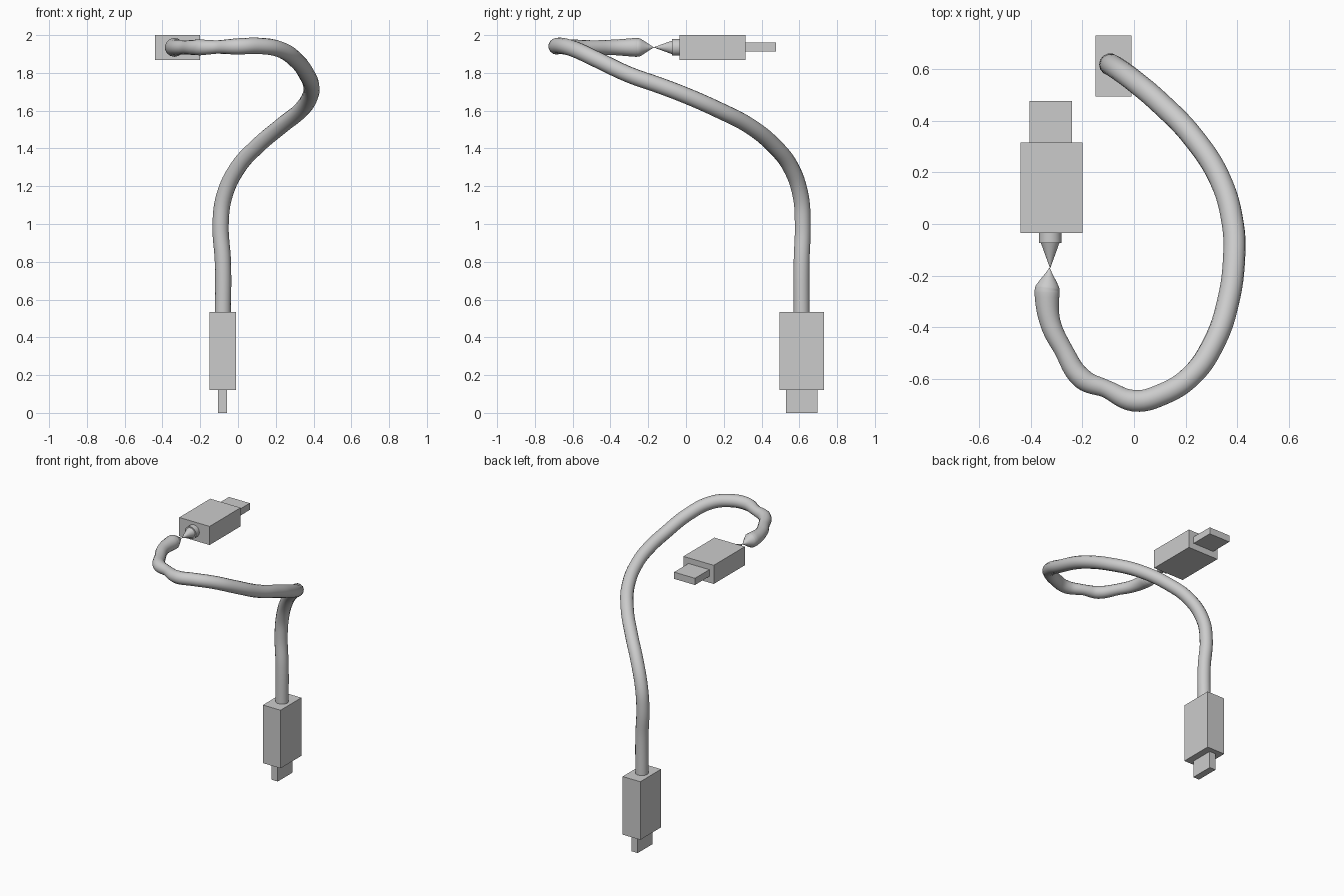
import bpy
from math import radians
from mathutils import Vector

cube = bpy.data.objects.get("Cube")
if cube:
    bpy.data.objects.remove(cube, do_unlink=True)

# One plain grey for everything
grey = bpy.data.materials.new("plain_grey")
grey.use_nodes = True
colour = (0.6, 0.6, 0.6, 1)
grey.diffuse_color = colour
grey.node_tree.nodes["Principled BSDF"].inputs["Base Color"].default_value = colour


def box(name, low, high):
    low, high = Vector(low), Vector(high)
    bpy.ops.mesh.primitive_cube_add(size=1, location=(low + high) / 2)
    ob = bpy.context.object
    ob.name = name
    ob.scale = high - low
    bpy.ops.object.transform_apply(location=False, rotation=False, scale=True)
    ob.data.materials.append(grey)


def taper(name, start_y, end_y, r_start, r_end):
    """Round section along y on the axis of the upper plug."""
    bpy.ops.mesh.primitive_cone_add(
        vertices=24, radius1=r_start, radius2=r_end, depth=abs(end_y - start_y),
        location=(-0.325, (start_y + end_y) / 2, 1.935),
        rotation=(radians(90), 0, 0))
    ob = bpy.context.object
    ob.name = name
    ob.data.materials.append(grey)
    bpy.ops.object.shade_smooth_by_angle(angle=radians(35))


# Lower plug, pointing down
box("lower_plug_body", (-0.15, 0.495, 0.12), (-0.01, 0.73, 0.535))
box("lower_plug_tip", (-0.105, 0.53, 0), (-0.057, 0.695, 0.12))

# Upper plug, pointing back, with its collar and pointed strain relief
box("upper_plug_body", (-0.44, -0.035, 1.867), (-0.2, 0.315, 2))
box("upper_plug_tip", (-0.405, 0.315, 1.912), (-0.24, 0.477, 1.96))
taper("upper_plug_collar", -0.035, -0.073, 0.044, 0.044)
taper("strain_relief_cone", -0.073, -0.17, 0.036, 0.001)

# Cable centre line: x, y, z, radius
path = [
    (-0.08, 0.612, 0.52, 0.043), (-0.08, 0.612, 0.8, 0.043),
    (-0.092, 0.618, 1.0, 0.043), (-0.072, 0.607, 1.15, 0.043),
    (0.0, 0.555, 1.3, 0.043), (0.1, 0.47, 1.41, 0.043),
    (0.23, 0.335, 1.52, 0.043), (0.335, 0.17, 1.605, 0.043),
    (0.383, 0.0, 1.68, 0.043), (0.388, -0.13, 1.73, 0.043),
    (0.365, -0.3, 1.79, 0.043), (0.31, -0.46, 1.865, 0.043),
    (0.22, -0.59, 1.925, 0.043), (0.11, -0.66, 1.943, 0.043),
    (0.0, -0.685, 1.94, 0.043), (-0.11, -0.638, 1.937, 0.035),
    (-0.2, -0.6, 1.935, 0.042), (-0.275, -0.485, 1.935, 0.037),
    (-0.325, -0.38, 1.935, 0.041), (-0.337, -0.265, 1.935, 0.05),
    (-0.335, -0.245, 1.935, 0.048), (-0.327, -0.17, 1.935, 0.001),
]
curve = bpy.data.curves.new("cable", "CURVE")
curve.dimensions = "3D"
curve.bevel_depth = 1
curve.bevel_resolution = 5
curve.resolution_u = 6
curve.use_fill_caps = True
spline = curve.splines.new("BEZIER")
spline.bezier_points.add(len(path) - 1)
for point, (x, y, z, r) in zip(spline.bezier_points, path):
    point.co = (x, y, z)
    point.radius = r
    point.handle_left_type = point.handle_right_type = "AUTO"
curve.materials.append(grey)
cable = bpy.data.objects.new("cable", curve)
bpy.context.collection.objects.link(cable)

# Turn the cable into a smooth mesh
bpy.ops.object.select_all(action="DESELECT")
cable.select_set(True)
bpy.context.view_layer.objects.active = cable
bpy.ops.object.convert(target="MESH")
bpy.ops.object.shade_smooth_by_angle(angle=radians(50))
